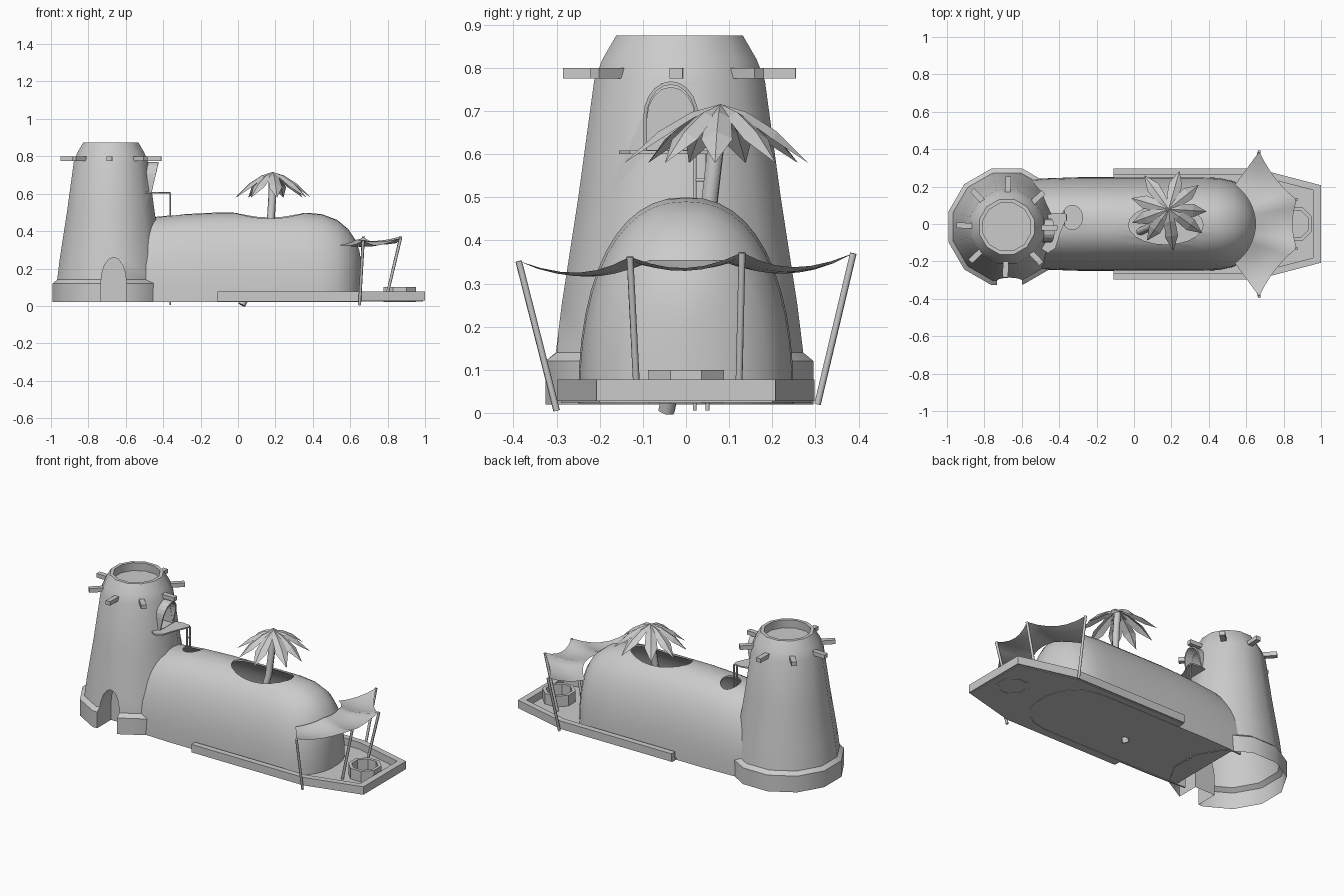
import bpy, bmesh, math, random
from math import sin, cos, pi, radians
from mathutils import Vector

if "Cube" in bpy.data.objects:
    bpy.data.objects.remove(bpy.data.objects["Cube"])

random.seed(4)
CX, CY = -0.68, -0.015          # tower axis


def mesh(name, verts, faces, smooth=None):
    me = bpy.data.meshes.new(name)
    me.from_pydata([tuple(v) for v in verts], [], faces)
    bm = bmesh.new()
    bm.from_mesh(me)
    bmesh.ops.recalc_face_normals(bm, faces=bm.faces)
    bm.to_mesh(me)
    bm.free()
    ob = bpy.data.objects.new(name, me)
    bpy.context.collection.objects.link(ob)
    if smooth:
        smooth_by_angle(ob, smooth)
    return ob


def activate(ob):
    bpy.ops.object.select_all(action='DESELECT')
    ob.select_set(True)
    bpy.context.view_layer.objects.active = ob


def smooth_by_angle(ob, deg):
    activate(ob)
    bpy.ops.object.shade_smooth_by_angle(angle=radians(deg))


def sweep(name, ring, a, b):
    """Closed prism: ring is a list of functions' points, a and b map it to both ends."""
    n = len(ring)
    v = [a(p) for p in ring] + [b(p) for p in ring]
    f = [(i, (i + 1) % n, n + (i + 1) % n, n + i) for i in range(n)]
    return mesh(name, v, f + [tuple(range(n))[::-1], tuple(range(n, 2 * n))])


def prism(name, pts, z0, z1):
    return sweep(name, pts, lambda p: (p[0], p[1], z0), lambda p: (p[0], p[1], z1))


def solidify(ob, t, offset=-1):
    m = ob.modifiers.new("thickness", 'SOLIDIFY')
    m.thickness, m.offset = t, offset
    activate(ob)
    bpy.ops.object.modifier_apply(modifier=m.name)


def cut(ob, cutter):
    m = ob.modifiers.new("cut", 'BOOLEAN')
    m.operation, m.solver, m.object = 'DIFFERENCE', 'EXACT', cutter
    activate(ob)
    bpy.ops.object.modifier_apply(modifier=m.name)
    bpy.data.objects.remove(cutter)


def lathe(name, prof, cx, cy, n, phase=0.0, loop=False):
    v = [(cx + r * cos(2 * pi * i / n + phase), cy + r * sin(2 * pi * i / n + phase), z)
         for r, z in prof for i in range(n)]
    k = len(prof)
    f = [(j * n + i, j * n + (i + 1) % n, (j + 1) % k * n + (i + 1) % n, (j + 1) % k * n + i)
         for j in range(k if loop else k - 1) for i in range(n)]
    if not loop:
        f += [tuple(range(n))[::-1], tuple(range((k - 1) * n, k * n))]
    return mesh(name, v, f)


def tube(name, pts, r):
    cu = bpy.data.curves.new(name, 'CURVE')
    cu.dimensions, cu.bevel_depth, cu.bevel_resolution, cu.use_fill_caps = '3D', r, 1, True
    sp = cu.splines.new('POLY')
    sp.points.add(len(pts) - 1)
    for q, p in zip(sp.points, pts):
        q.co = (*p, 1)
    ob = bpy.data.objects.new(name, cu)
    bpy.context.collection.objects.link(ob)
    return ob


def arch(c, w, z0, z1, n=8):
    """Door outline in (u, z): straight jambs and a round-ish head."""
    spring = z0 + (z1 - z0) * 0.5
    return [(c + w, z0)] + [(c + w * cos(pi * i / n), spring + (z1 - spring) * sin(pi * i / n))
                            for i in range(n + 1)] + [(c - w, z0)]


# Tower: tapered lathe with a foot ring and sunken roof, open underneath
tower = lathe("tower", [(.322, .02), (.322, .12), (.297, .14), (.283, .25), (.243, .5), (.205, .77),
                        (.185, .82), (.152, .875), (.132, .875), (.135, .825)], CX, CY, 12, pi / 12)
door = arch(-.665, .068, -.02, .26)
cut(tower, sweep("door_cutter", door, lambda p: (p[0], -.5, p[1]), lambda p: (p[0], -.19, p[1])))
win = arch(-.035, .055, .61, .755)
cut(tower, sweep("window_cutter", win, lambda p: (-.3, *p), lambda p: (-.56, *p)))
bm = bmesh.new()
bm.from_mesh(tower.data)
low = [f for f in bm.faces if f.calc_center_median().z < .021]
bmesh.ops.delete(bm, geom=low, context='FACES')
bm.to_mesh(tower.data)
bm.free()
smooth_by_angle(tower, 35)

# Roof beam ends
for i in range(8):
    a = i * pi / 4 - .03
    d, s = Vector((cos(a), sin(a), 0)), Vector((-sin(a), cos(a), 0)) * .015
    o = Vector((CX, CY, .775))
    ring = [o + d * r + s * k for r, k in ((.16, -1), (.27, -1), (.27, 1), (.16, 1))]
    prism(f"beam_{i}", ring, .775, .80)

# Window hood
hood_pts = arch(-.035, .06, .605, .765, 10)
v = []
for u, z in hood_pts:
    v += [(-.52, u, z), (-.462 + .037 * (z - .605) / .16, u, z)]
hood = mesh("window_hood", v, [(2 * i, 2 * i + 1, 2 * i + 3, 2 * i + 2) for i in range(len(hood_pts) - 1)])
solidify(hood, .008, 0)

# Balcony and ladder through the roof hatch
prism("balcony", [(-.5, -.13), (-.46, -.155), (-.42, -.13), (-.395, -.05), (-.36, .03),
                  (-.365, .055), (-.42, .06), (-.5, .04)], .600, .608)
for y in (.02, .05):
    tube("ladder_rail", [(-.362, y, .005), (-.362, y, .6)], .005)
for i in range(9):
    tube("ladder_rung", [(-.362, .02, .06 + .06 * i), (-.362, .05, .06 + .06 * i)], .004)

# Long vaulted body: arch sections lofted along x
stations = [(-.56, .45, .24), (-.45, .475, .245), (-.3, .49, .25), (-.1, .5, .25), (.15, .5, .25),
            (.35, .5, .25), (.45, .49, .247), (.53, .46, .23), (.59, .41, .192), (.63, .35, .14),
            (.65, .29, .09), (.66, .22, .04)]
N = 24
v = []
for x, top, w in stations:
    for i in range(N + 1):
        a = pi * i / N
        c, s = cos(a), max(sin(a), 0)
        v.append((x, math.copysign(abs(c) ** .87, c) * w, .022 + (top - .022) * s ** .87))
f = [(j * (N + 1) + i, j * (N + 1) + i + 1, (j + 1) * (N + 1) + i + 1, (j + 1) * (N + 1) + i)
     for j in range(len(stations) - 1) for i in range(N)]
f.append(tuple(range((len(stations) - 1) * (N + 1), len(stations) * (N + 1))))
body = mesh("vaulted_body", v, f)
bm = bmesh.new()
bm.from_mesh(body.data)
if max(bm.faces, key=lambda q: q.calc_center_median().z).normal.z < 0:
    bmesh.ops.reverse_faces(bm, faces=bm.faces)
bm.to_mesh(body.data)
bm.free()
solidify(body, .01)
for cx, cy, rx, ry in ((.17, -.005, .2, .105), (-.33, .035, .055, .065)):
    cut(body, prism("roof_cutter", [(cx + rx * cos(2 * pi * i / 20), cy + ry * sin(2 * pi * i / 20))
                                    for i in range(20)], .36, .7))
smooth_by_angle(body, 40)

# Terrace floor and low rim wall
def mirrored(p):
    return p + [(x, -y) for x, y in reversed(p)]

outer = mirrored([(-.11, .298), (.65, .298), (1, .207)])
inner = mirrored([(-.11, .262), (.645, .262), (.96, .18)])
prism("floor", mirrored([(-.5, .235), (-.11, .24), (-.11, .29), (.65, .29), (.99, .2)]), .024, .034)
prism("terrace_rim", outer + inner[::-1], .028, .077)

# Round basin
lathe("basin", [(.095, .022), (.095, .1), (.075, .1), (.075, .022)], .865, 0, 8, pi / 8, loop=True)

# Awning: four rays with sagging cloth between them
inn = [Vector(p) for p in ((.54, -.21, .325), (.635, -.08, .355), (.635, .08, .355), (.54, .21, .325))]
out = [Vector(p) for p in ((.67, -.388, .352), (.87, -.13, .362), (.87, .13, .372), (.67, .388, .37))]
S, R = 6, 4
v = []
for k in range(3):
    for s in range(S + (k == 2)):
        t = s / S
        sag = 4 * t * (1 - t)
        a, b = inn[k].lerp(inn[k + 1], t), out[k].lerp(out[k + 1], t)
        a = a + Vector((.015 * sag, 0, 0))
        b = b.lerp(a, .1 * sag)
        for r in range(R + 1):
            q = r / R
            p = a.lerp(b, q)
            p.z -= .03 * sag * q + .06 * q * (1 - q)
            v.append(p)
W = R + 1
mesh("awning", v, [(i * W + r, i * W + r + 1, (i + 1) * W + r + 1, (i + 1) * W + r)
                   for i in range(3 * S) for r in range(R)], 30)
for top, foot in zip(out, ((.65, -.3, .005), (.79, -.113, .03), (.79, .122, .03), (.65, .305, .02))):
    tube("awning_pole", [foot, top], .008)

# Palm
tube("palm_trunk", [(.02, -.045, .005), (.09, -.015, .15), (.145, .02, .3), (.175, .05, .45),
                    (.183, .065, .58), (.185, .08, .705)], .021)
for i in range(9):
    a = 2 * pi * i / 9 + random.uniform(-.12, .12)
    L = random.uniform(.2, .225)
    d, s = Vector((cos(a), sin(a), 0)), Vector((-sin(a), cos(a), 0))
    v = []
    for t, w in ((0, .008), (.3, .028), (.65, .036), (1, .001)):
        m = Vector((.185, .08, .716 - .03 * t - .105 * t * t)) + d * L * t
        drop = Vector((0, 0, -.5 * w))
        v += [m + s * w + drop, m, m - s * w + drop]
    mesh(f"palm_leaf_{i}", v, [(3 * j + k, 3 * j + k + 1, 3 * j + k + 4, 3 * j + k + 3)
                               for j in range(3) for k in range(2)])
